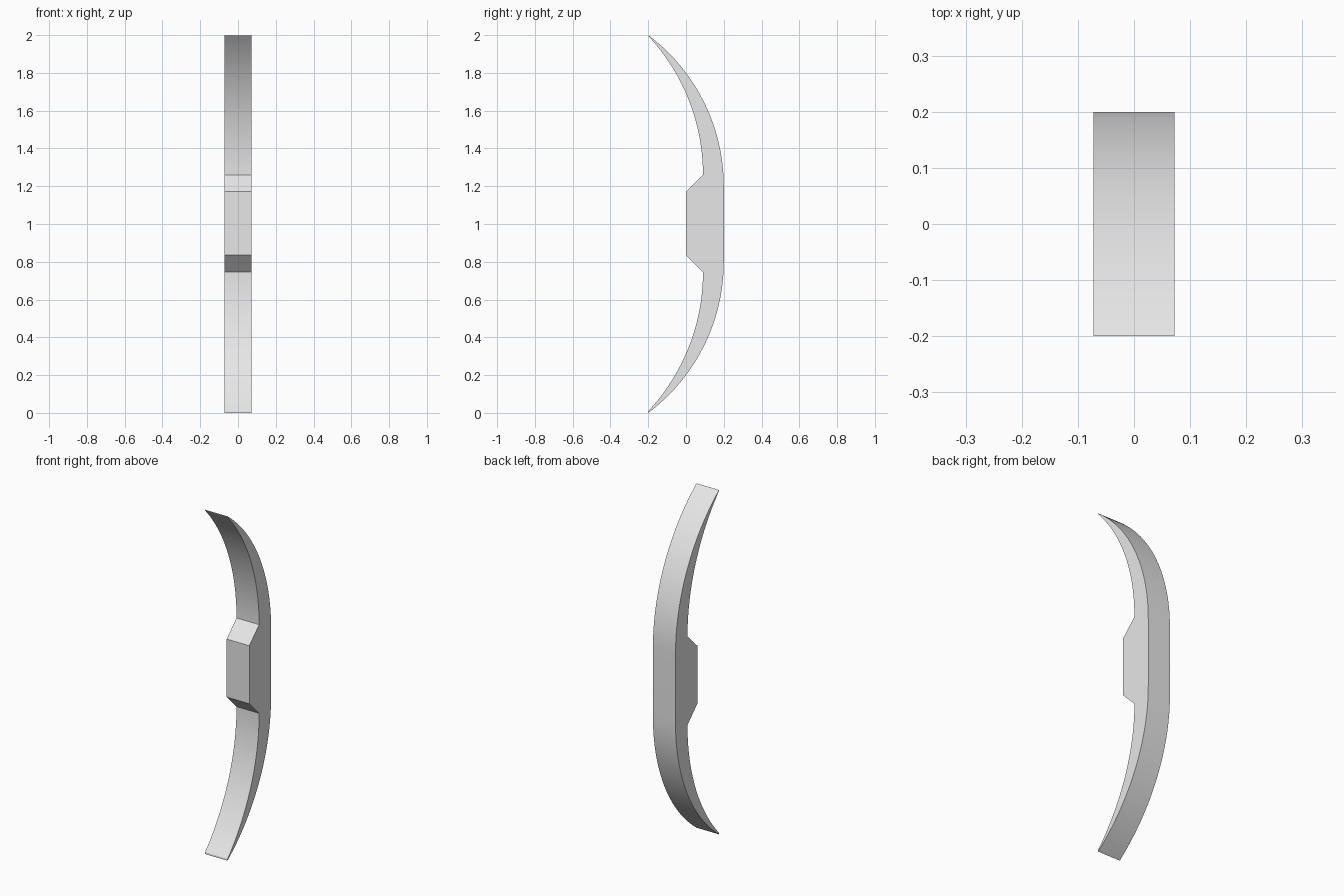
import bpy, bmesh, math

if "Cube" in bpy.data.objects:
    bpy.data.objects.remove(bpy.data.objects["Cube"], do_unlink=True)

HALF_WIDTH = 0.0725
STEPS = 24


def arc(cy, cz, radius, start, end):
    """Points (y, z) on a circle between two angles."""
    angles = [start + (end - start) * i / STEPS for i in range(STEPS + 1)]
    return [(cy + radius * math.cos(a), cz + radius * math.sin(a)) for a in angles]


# Upper and lower arcs of the back
back_sweep = math.asin(0.8)
back = arc(-0.8, 0.8, 1, -back_sweep, 0) + arc(-0.8, 1.2, 1, 0, back_sweep)

# Front arcs, which thin towards the tips, with the grip block between them
R = 1.08
front_sweep = math.asin(0.735 / R)
front = arc(0.09 - R, 1.26, R, front_sweep, 0)
front += [(0, 1.172), (0, 0.835)]
front += arc(0.09 - R, 0.745, R, 0, -front_sweep)

# Extrude the side profile across the width
bm = bmesh.new()
verts = [bm.verts.new((-HALF_WIDTH, y, z)) for y, z in back + front]
side = bm.faces.new(verts)
new = bmesh.ops.extrude_face_region(bm, geom=[side])["geom"]
bmesh.ops.translate(bm, vec=(2 * HALF_WIDTH, 0, 0),
                    verts=[v for v in new if isinstance(v, bmesh.types.BMVert)])
bmesh.ops.recalc_face_normals(bm, faces=bm.faces)
mesh = bpy.data.meshes.new("bow_body")
bm.to_mesh(mesh)
bm.free()
bow = bpy.data.objects.new("bow_body", mesh)
bpy.context.collection.objects.link(bow)

# Plain grey colour
grey = bpy.data.materials.new("light_grey")
grey.use_nodes = True
colour = (0.8, 0.8, 0.8, 1)
grey.diffuse_color = colour
grey.node_tree.nodes["Principled BSDF"].inputs["Base Color"].default_value = colour
mesh.materials.append(grey)

# Smooth arcs with crisp edges
bpy.context.view_layer.objects.active = bow
bow.select_set(True)
bpy.ops.object.shade_smooth_by_angle(angle=math.radians(25))
